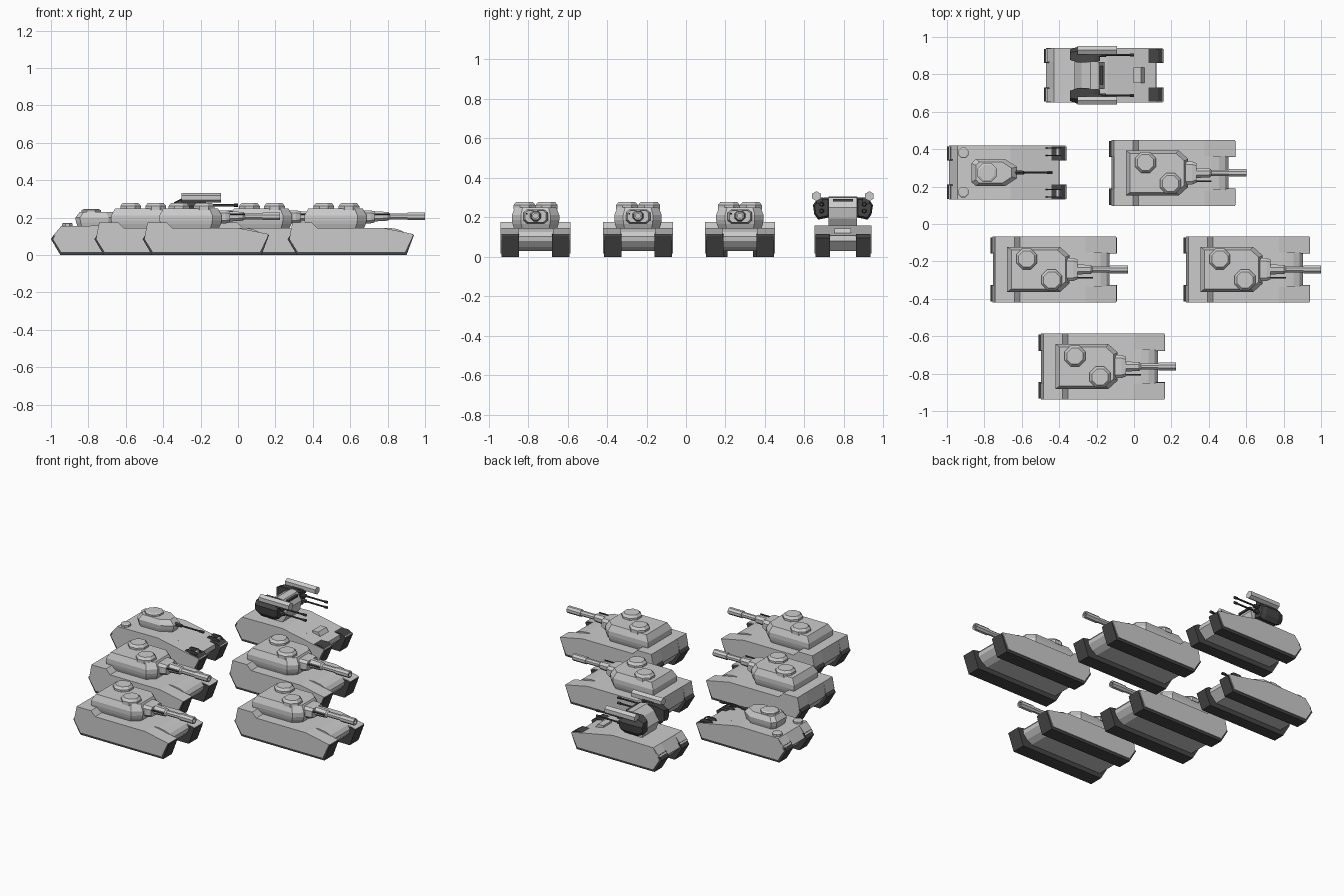
import bpy
from math import pi, cos, sin

if "Cube" in bpy.data.objects:
    bpy.data.objects.remove(bpy.data.objects["Cube"])

ORIGIN = [0, 0]
DARK = bpy.data.materials.new("dark_metal")
DARK.diffuse_color = (0.06, 0.06, 0.06, 1)
DARK.use_nodes = True
DARK.node_tree.nodes["Principled BSDF"].inputs["Base Color"].default_value = DARK.diffuse_color


def mesh(name, verts, faces, dark=False):
    me = bpy.data.meshes.new(name)
    me.from_pydata(verts, [], faces)
    ob = bpy.data.objects.new(name, me)
    ob.location = (ORIGIN[0], ORIGIN[1], 0)
    bpy.context.collection.objects.link(ob)
    if dark:
        me.materials.append(DARK)
    return ob


def loft(name, rings, dark=False):
    """Join equal-length rings of points and cap both ends."""
    n = len(rings[0])
    verts = [p for r in rings for p in r]
    faces = [tuple(range(n))[::-1], tuple(range(len(verts) - n, len(verts)))]
    for k in range(len(rings) - 1):
        for i in range(n):
            j = (i + 1) % n
            faces.append((k * n + i, k * n + j, (k + 1) * n + j, (k + 1) * n + i))
    ob = mesh(name, verts, faces, dark)
    import bmesh
    bm = bmesh.new()
    bm.from_mesh(ob.data)
    bmesh.ops.recalc_face_normals(bm, faces=bm.faces)
    bm.to_mesh(ob.data)
    bm.free()
    return ob


def prism(name, profile, y0, y1, dark=False):
    """Side profile (x, z) extruded across y."""
    return loft(name, [[(x, y, z) for x, z in profile] for y in (y0, y1)], dark)


def stack(name, outline, levels, cx, dark=False):
    """Plan outline (x, y) stacked at heights with a scale about (cx, 0)."""
    return loft(name, [[(cx + (x - cx) * s, y * s, z) for x, y in outline]
                       for z, s in levels], dark)


def box(name, x0, x1, y0, y1, z0, z1, dark=False):
    return prism(name, [(x0, z0), (x1, z0), (x1, z1), (x0, z1)], y0, y1, dark)


def tube(name, y, z, stations, n=8, dark=False):
    """Round part along x; stations are (x, radius)."""
    return loft(name, [[(x, y + r * cos(2 * pi * (i + .5) / n), z + r * sin(2 * pi * (i + .5) / n))
                        for i in range(n)] for x, r in stations], dark)


def hatch(name, x, y, z0, z1, r):
    def ring(z, rad):
        return [(x + rad * cos(pi * (i + .5) / 4), y + rad * sin(pi * (i + .5) / 4), z) for i in range(8)]
    loft(name + "_rim", [ring(z0 - .01, r), ring(z0 + .012, r), ring(z1, r * .78)])


def running_gear(half, inner, L, roof, track_w):
    """Tracks, skirts and fenders on both sides. roof: upper profile points rear to front."""
    front_z = roof[-1][1]
    for s, side in ((1, "left"), (-1, "right")):
        prism(side + "_track", [(-L, .085), (-L + .05, 0), (L - .04, 0), (L, front_z - .005),
                                (L - .03, .115), (-L + .02, .115)],
              s * (half - .005), s * (half - .005 - track_w), True)
        prism(side + "_skirt", [(-L + .055, .016), (-L + .012, .085)] + roof + [(L - .048, .016)],
              s * half, s * (half - .008))
        prism(side + "_fender", [(-L + .012, .105)] + roof + [(L - .02, .1)], s * (half - .001), s * inner)


def tank(x, y):
    ORIGIN[:] = [x, y]
    roof = [(-.312, .175), (-.21, .175), (-.18, .145), (.172, .145), (.335, .112)]
    running_gear(.177, .087, .338, roof, .088)
    # central hull with a rounded nose
    prism("hull_body", [(-.28, .03), (-.325, .09), (-.312, .175), (-.21, .175), (-.18, .145), (.21, .145),
                        (.25, .139), (.282, .125), (.3, .103), (.296, .08), (.27, .05), (.235, .03)],
          -.09, .09)
    # turret
    plan = [(-.248, -.12), (.035, -.12), (.085, -.075), (.085, .075), (.035, .12), (-.248, .12)]
    stack("turret", plan, [(.14, .9), (.165, .97), (.185, 1), (.212, 1), (.25, .87)], -.08)
    hatch("commander_hatch", -.144, .056, .25, .277, .06)
    hatch("gunner_hatch", -.01, -.056, .25, .277, .06)
    # mantlet and gun
    loft("mantlet", [[(px, py * k, .205 + pz * k) for py, pz in
                      ((-.062, -.02), (-.045, -.036), (.045, -.036), (.062, -.02),
                       (.062, .02), (.045, .034), (-.045, .034), (-.062, .02))]
                     for px, k in ((.05, 1), (.105, 1), (.128, .85))])
    tube("gun_sleeve", 0, .207, [(.12, .03), (.2, .025), (.21, .016)])
    tube("gun_barrel", 0, .207, [(.2, .017), (.31, .017)])
    tube("muzzle", 0, .207, [(.302, .022), (.397, .022), (.397, .013), (.36, .013)])
    tube("coaxial_gun", -.045, .218, [(.11, .005), (.21, .005)], 6, True)


def light_hull():
    roof = [(-.265, .155), (.02, .158), (.315, .1)]
    running_gear(.145, .07, .32, roof, .075)
    prism("hull_body", [(-.25, .03), (-.308, .09), (-.265, .155), (.02, .158), (.28, .107),
                        (.283, .08), (.235, .03)], -.075, .075)


def infantry_carrier(x, y):
    ORIGIN[:] = [x, y]
    light_hull()
    plan = [(-.19, -.05), (-.165, -.073), (-.01, -.073), (.055, -.03),
            (.055, .03), (-.01, .073), (-.165, .073), (-.19, .05)]
    stack("small_turret", plan, [(.15, .88), (.175, .96), (.2, 1), (.23, .78)], -.08)
    hatch("turret_hatch", -.105, 0, .228, .245, .056)
    tube("autocannon", 0, .198, [(.04, .013), (.09, .011), (.095, .006), (.215, .006),
                                 (.217, .009), (.245, .009)], 6, True)
    for s in (1, -1):
        hatch("rear_hatch", -.232, s * .105, .156, .172, .03)
        # lamp guards on the fenders
        for yy in (.088, .128):
            prism("lamp_guard", [(.2, .115), (.29, .098), (.29, .122), (.27, .135), (.22, .135)],
                  s * yy, s * (yy + .006), True)
        box("lamp", .262, .278, s * .094, s * .128, .1, .125)


def air_defence(x, y):
    ORIGIN[:] = [x, y]
    light_hull()
    prism("driver_visor", [(.16, .12), (.16, .143), (.2, .143), (.22, .115)], -.042, .042)
    # turret centre with sloped rear
    prism("turret_core", [(-.13, .15), (-.155, .215), (-.12, .275), (-.07, .305), (-.025, .3),
                          (.005, .25), (-.005, .195), (-.035, .15)], -.072, .072)
    box("sensor", -.07, -.004, -.05, .05, .28, .292, True)
    for s, side in ((1, "left"), (-1, "right")):
        # gun pods
        pod = [(.068, .2), (.125, .188), (.145, .215), (.152, .262), (.128, .296), (.068, .302)]
        loft(side + "_gun_pod", [[(px, s * (.11 + (py - .11) * k), .245 + (pz - .245) * k)
                                  for py, pz in pod]
                                 for px, k in ((-.18, .65), (-.14, 1), (-.05, 1), (-.02, .8))], True)
        for z in (.232, .266):
            tube(side + "_gun", s * .108, z, [(-.04, .013), (.01, .012), (.015, .006), (.14, .006),
                                             (.142, .009), (.162, .009)], 6, True)
        # missile tubes
        tube(side + "_missile_tube", s * .134, .307, [(-.14, .025), (.072, .025)], 6)
        box(side + "_missile_mount", -.09, -.01, s * .1, s * .135, .27, .3, True)


for tx, ty in ((.205, .273), (-.43, -.243), (.603, -.243), (-.172, -.762)):
    tank(tx, ty)
infantry_carrier(-.68, .275)
air_defence(-.162, .795)
